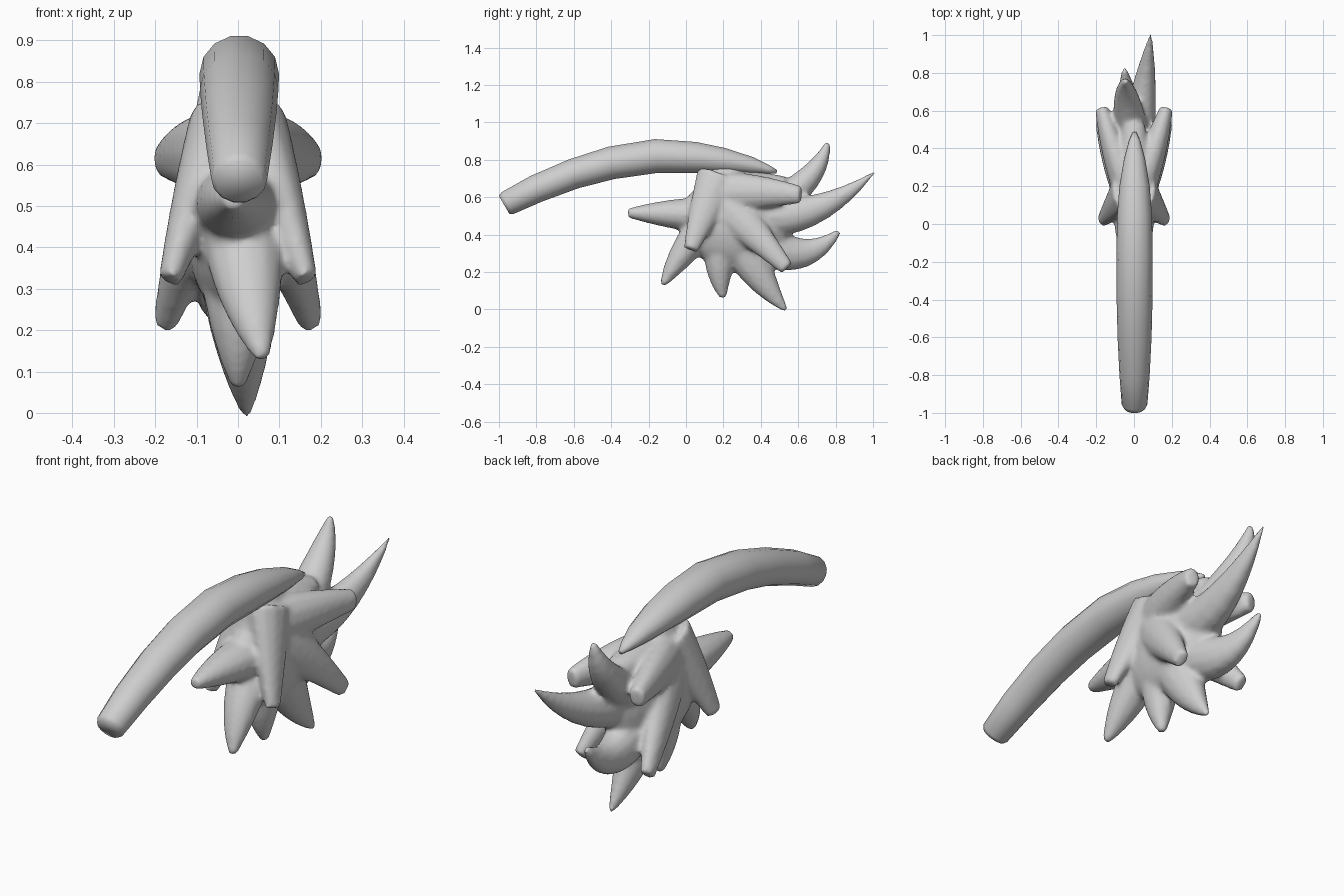
import bpy, bmesh, math
from mathutils import Vector

if "Cube" in bpy.data.objects:
    bpy.data.objects.remove(bpy.data.objects["Cube"])

grey = bpy.data.materials.new("plain grey")
grey.diffuse_color = (0.62, 0.62, 0.62, 1)
grey.use_nodes = True
grey.node_tree.nodes["Principled BSDF"].inputs["Base Color"].default_value = grey.diffuse_color


def loft(bm, pts, radii, sides=12):
    """Tube of oval rings; radii are (across x, in the side plane)."""
    rings = []
    for i, p in enumerate(pts):
        t = (pts[min(i + 1, len(pts) - 1)] - pts[max(i - 1, 0)]).normalized()
        u = Vector((1, 0, 0))
        u = (u - t * u.dot(t)).normalized()
        v = t.cross(u)
        ring = []
        for k in range(sides):
            a = 2 * math.pi * k / sides
            ring.append(bm.verts.new(p + u * math.cos(a) * radii[i][0] + v * math.sin(a) * radii[i][1]))
        rings.append(ring)
    for a, b in zip(rings, rings[1:]):
        for k in range(sides):
            j = (k + 1) % sides
            bm.faces.new((a[k], a[j], b[j], b[k]))
    bm.faces.new(rings[0][::-1])
    bm.faces.new(rings[-1])


def spike(bm, base, mid, tip, width, thick, blunt=0.2, power=1.7, steps=9):
    """Curved tapering spike passing through three points."""
    base, mid, tip = Vector(base), Vector(mid), Vector(tip)
    pts, radii = [], []
    for i in range(steps + 1):
        t = i / steps
        pts.append(base * (1 - t) * (1 - 2 * t) + mid * 4 * t * (1 - t) + tip * t * (2 * t - 1))
        f = blunt + (1 - blunt) * (1 - t ** power)
        radii.append((width * f, thick * f))
    loft(bm, pts, radii)


def finish(name, bm):
    bmesh.ops.recalc_face_normals(bm, faces=bm.faces)
    me = bpy.data.meshes.new(name)
    bm.to_mesh(me)
    bm.free()
    me.materials.append(grey)
    ob = bpy.data.objects.new(name, me)
    bpy.context.collection.objects.link(ob)
    bpy.ops.object.select_all(action='DESELECT')
    bpy.context.view_layer.objects.active = ob
    ob.select_set(True)
    return ob


# Long arched horn: y, z, half width, half thickness
horn = [(-.972, .558, .056, .058), (-.955, .568, .068, .068), (-.8, .645, .08, .077),
        (-.6, .725, .09, .083), (-.4, .783, .095, .09), (-.16, .82, .096, .093),
        (.05, .812, .092, .085), (.2, .795, .08, .07), (.35, .77, .055, .046),
        (.44, .748, .03, .024), (.485, .735, .01, .01)]
bm = bmesh.new()
loft(bm, [Vector((0.003, h[0], h[1])) for h in horn], [h[2:] for h in horn], 14)
finish("arched_horn", bm)
bpy.ops.object.shade_smooth()

# Tuft core
bm = bmesh.new()
core = bmesh.ops.create_uvsphere(bm, u_segments=24, v_segments=16, radius=1)["verts"]
for v in core:
    v.co = Vector((v.co.x * .13, .27 + v.co.y * .31, .47 + v.co.z * .25))
# Crown under the horn and the ridge behind it
spike(bm, (0, .22, .48), (0, .20, .66), (0, .18, .79), .135, .22, .32, 1.3)
spike(bm, (0, .20, .68), (0, .36, .68), (0, .53, .665), .085, .065, .7)

# Middle row of spikes: base, middle, tip, half width, half thickness, bluntness
middle = [
    ((0, .15, .50), (-.01, -.08, .51), (-.01, -.31, .515), .11, .10, .26),
    ((.01, .10, .45), (.03, -.03, .28), (.06, -.125, .13), .10, .09, .18),
    ((0, .20, .40), (0, .18, .22), (0, .20, .06), .095, .10, .18),
    ((0, .28, .40), (.01, .39, .185), (.02, .535, -.005), .10, .12, .12),
    ((-.01, .38, .38), (-.03, .61, .30), (-.05, .82, .42), .095, .115, .14),
    ((.01, .40, .50), (.05, .70, .54), (.09, 1.01, .735), .095, .11, .07),
    ((-.01, .48, .56), (-.04, .67, .72), (-.045, .757, .895), .09, .085, .16),
]
for args in middle:
    spike(bm, *args)

# Paired side spikes fanning out from the crown
for s in (-1, 1):
    spike(bm, (s * .03, .18, .70), (s * .10, .10, .52), (s * .165, .025, .32), .09, .13, .32, 1.0)
    spike(bm, (s * .03, .20, .62), (s * .11, .41, .625), (s * .172, .615, .612), .09, .12, .40, 1.2)
    spike(bm, (s * .03, .20, .57), (s * .11, .36, .41), (s * .175, .54, .22), .095, .13, .32, 1.1)

# Fuse the spikes into one soft surface
tuft = finish("spiky_tuft", bm)
fuse = tuft.modifiers.new("fuse", 'REMESH')
fuse.mode = 'VOXEL'
fuse.voxel_size = 0.011
fuse.use_smooth_shade = True
soft = tuft.modifiers.new("soften", 'SMOOTH')
soft.factor = 0.5
soft.iterations = 12
for m in ("fuse", "soften"):
    bpy.ops.object.modifier_apply(modifier=m)
bpy.ops.object.shade_smooth()
